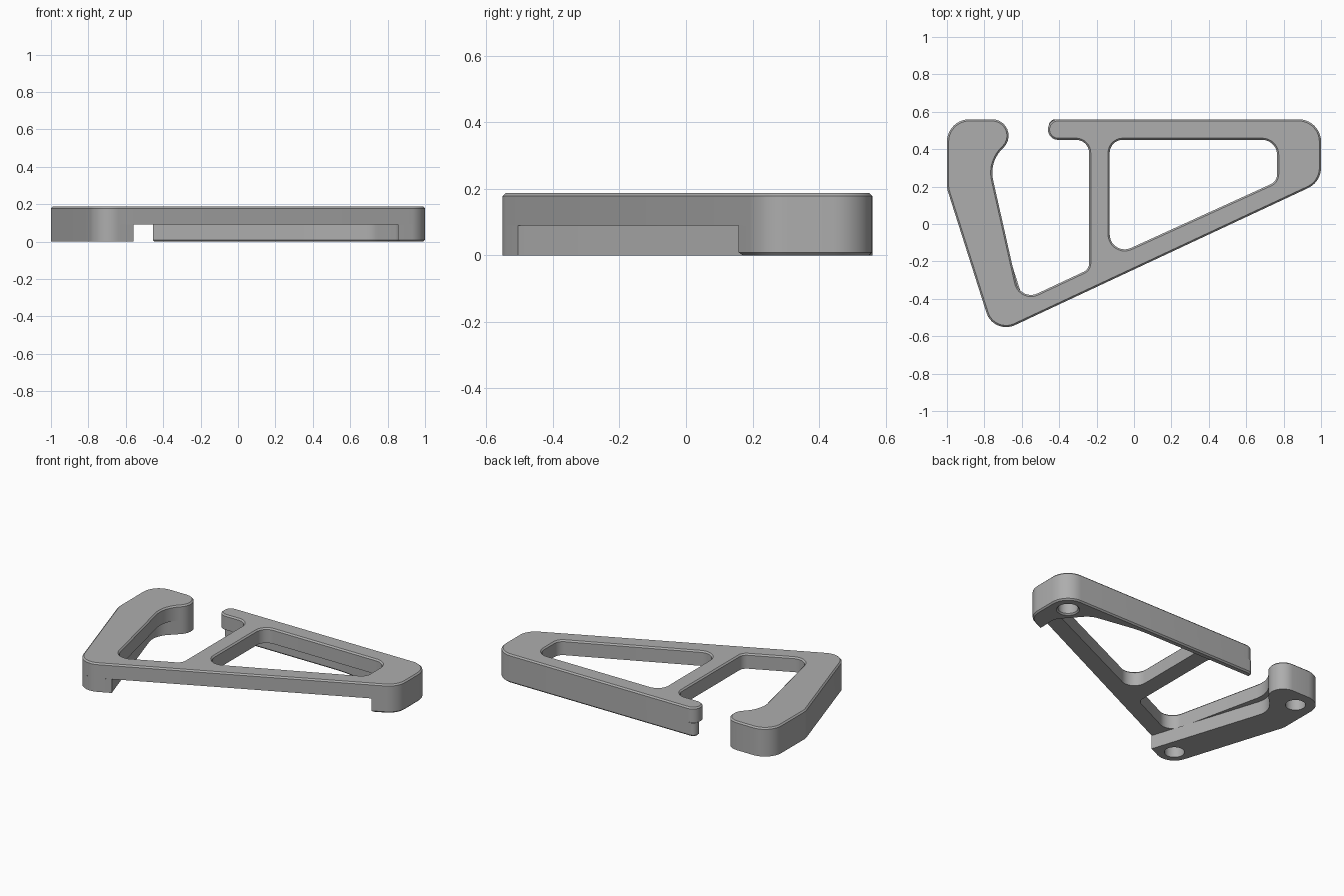
import bpy, bmesh, math
from mathutils import Vector
from mathutils.geometry import tessellate_polygon

if "Cube" in bpy.data.objects:
    bpy.data.objects.remove(bpy.data.objects["Cube"])

TOP, STEP, CHAMFER = 0.187, 0.09, 0.009

grey = bpy.data.materials.new("plain_grey")
grey.use_nodes = True
grey.diffuse_color = (0.42, 0.42, 0.42, 1)
grey.node_tree.nodes["Principled BSDF"].inputs["Base Color"].default_value = grey.diffuse_color


def rounded(corners, steps=10):
    """Closed 2D loop from corners given as (x, y, fillet radius)."""
    loop = []
    for i, (x, y, r) in enumerate(corners):
        p = Vector((x, y))
        a = (Vector(corners[i - 1][:2]) - p).normalized()
        b = (Vector(corners[(i + 1) % len(corners)][:2]) - p).normalized()
        if r == 0:
            loop.append(p)
            continue
        half = a.angle(b) / 2
        centre = p + (a + b).normalized() * r / math.sin(half)
        start = p + a * r / math.tan(half) - centre
        end = p + b * r / math.tan(half) - centre
        sweep = math.pi - 2 * half
        for k in range(steps + 1):
            t = k / steps
            loop.append(centre + (start * math.sin((1 - t) * sweep)
                                  + end * math.sin(t * sweep)) / math.sin(sweep))
    return loop


def circle(x, y, r, n=32):
    return [Vector((x + r * math.cos(math.tau * k / n),
                    y + r * math.sin(math.tau * k / n))) for k in range(n)]


def oriented(loop, ccw):
    area = sum(loop[i - 1].cross(loop[i]) for i in range(len(loop)))
    return loop if (area > 0) == ccw else loop[::-1]


def inset(loop, d):
    """Move a loop towards the solid, which lies on its left."""
    out = []
    for i, p in enumerate(loop):
        u = (p - loop[i - 1]).normalized()
        v = (loop[(i + 1) % len(loop)] - p).normalized()
        n = Vector((-u.y - v.y, u.x + v.x)).normalized()
        out.append(p + n * d / max(0.5, n.dot(Vector((-u.y, u.x)))))
    return out


def solid(name, outline, holes, levels, cap_top=True):
    """Extrude an outline with holes; levels are (z, inset) pairs, bottom up."""
    loops = [oriented(outline, True)] + [oriented(h, False) for h in holes]
    bm = bmesh.new()
    rings = []
    for z, d in levels:
        rings.append([[bm.verts.new((p.x, p.y, z)) for p in inset(l, d)] for l in loops])
    for low, high in zip(rings, rings[1:]):
        for a, b in zip(low, high):
            for i in range(len(a)):
                bm.faces.new((a[i - 1], a[i], b[i], b[i - 1]))
    for ring, up in ((rings[0], False), (rings[-1], True)):
        if up and not cap_top:
            continue
        flat = [v for l in ring for v in l]
        for tri in tessellate_polygon([[v.co for v in l] for l in ring]):
            face = bm.faces.new([flat[i] for i in tri])
            face.normal_update()
            if (face.normal.z > 0) != up:
                face.normal_flip()
    mesh = bpy.data.meshes.new(name)
    bm.to_mesh(mesh)
    bm.free()
    mesh.materials.append(grey)
    obj = bpy.data.objects.new(name, mesh)
    bpy.context.collection.objects.link(obj)
    bpy.ops.object.select_all(action="DESELECT")
    obj.select_set(True)
    bpy.context.view_layer.objects.active = obj
    bpy.ops.object.shade_smooth_by_angle(angle=math.radians(30))
    return obj


# Corners shared by the plate and the parts below it
hook_and_leg = [(-0.546, 0.56, 0.088), (-1, 0.56, 0.12), (-1, 0.19, 0.12), (-0.751, -0.594, 0.11)]
right_end = [(1, 0.2245, 0.12), (1, 0.56, 0.12)]

# Upper frame plate with its triangular opening
frame = rounded(hook_and_leg + right_end + [
    (-0.46, 0.56, 0.054), (-0.46, 0.45, 0.054), (-0.24, 0.45, 0.07),
    (-0.24, -0.242, 0.05), (-0.607, -0.414, 0.08), (-0.775, 0.331, 0.18)])
opening = rounded([(-0.13, 0.45, 0.07), (0.765, 0.45, 0.08),
                   (0.765, 0.228, 0.06), (-0.13, -0.18, 0.08)])
solid("frame_plate", frame, [opening],
      [(STEP, 0), (TOP - CHAMFER, 0), (TOP, CHAMFER)])

# Thick pad under the hook and leg, with two blind bolt holes
leg = rounded(hook_and_leg + [(-0.56, -0.505, 0), (-0.567, -0.485, 0.02), (-0.815, 0.291, 0.14)])
solid("leg_pad", leg, [circle(-0.88, 0.44, 0.06), circle(-0.69, -0.45, 0.06)],
      [(0, 0), (STEP, 0)], cap_top=False)

# Thin rear lip that widens into the right corner pad
lip = rounded(right_end + [
    (-0.455, 0.56, 0.035), (-0.455, 0.515, 0), (0.4, 0.515, 0.8),
    (0.72, 0.46, 0.12), (0.86, 0.3, 0.08), (0.855, 0.157, 0)])
solid("rear_lip", lip, [circle(0.88, 0.44, 0.06)],
      [(0, CHAMFER), (CHAMFER, 0), (STEP, 0)], cap_top=False)
